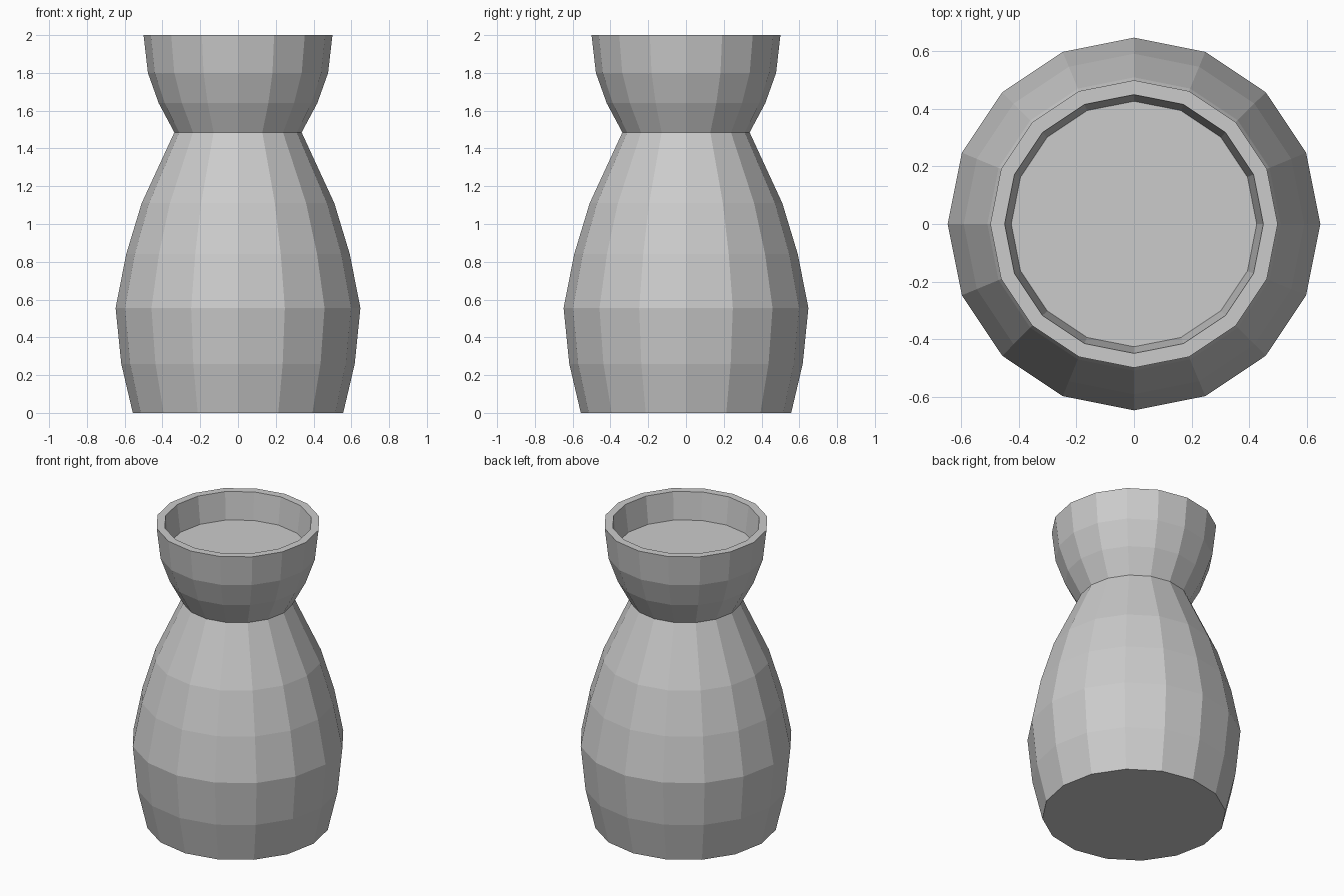
import bpy, bmesh
from math import cos, sin, pi

if "Cube" in bpy.data.objects:
    bpy.data.objects.remove(bpy.data.objects["Cube"])

SIDES = 16


def lathe(name, profile):
    """Revolve (radius, z) points around z and cap both ends."""
    bm = bmesh.new()
    rings = [[bm.verts.new((r * cos(2 * pi * i / SIDES), r * sin(2 * pi * i / SIDES), z))
              for i in range(SIDES)] for r, z in profile]
    for low, high in zip(rings, rings[1:]):
        for i in range(SIDES):
            j = (i + 1) % SIDES
            bm.faces.new((low[i], low[j], high[j], high[i]))
    bm.faces.new(rings[0][::-1])
    bm.faces.new(rings[-1])
    bmesh.ops.recalc_face_normals(bm, faces=bm.faces)
    mesh = bpy.data.meshes.new(name)
    bm.to_mesh(mesh)
    bm.free()
    obj = bpy.data.objects.new(name, mesh)
    bpy.context.collection.objects.link(obj)
    return obj


# Vase: base, belly, neck, flared cup, rim, then the recessed floor inside
lathe("vase", [
    (0.557, 0), (0.618, 0.26), (0.648, 0.555), (0.592, 0.84), (0.51, 1.11),
    (0.337, 1.485), (0.42, 1.64), (0.477, 1.80), (0.50, 2.0),
    (0.45, 2.0), (0.427, 1.82),
])
